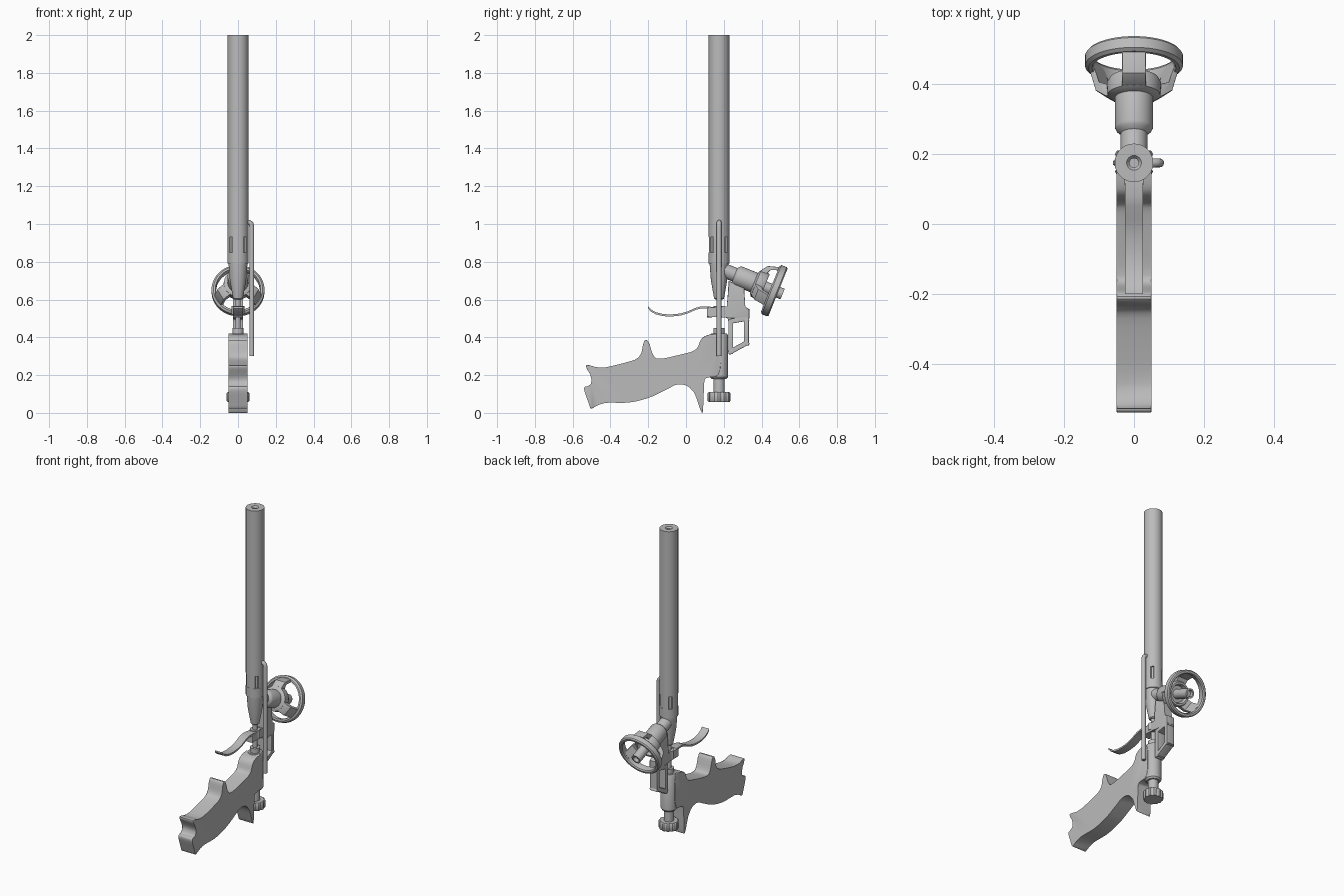
import bpy, bmesh, math
from mathutils import Matrix, Vector

if "Cube" in bpy.data.objects:
    bpy.data.objects.remove(bpy.data.objects["Cube"])

GREY = (0.5, 0.5, 0.5, 1)
metal = bpy.data.materials.new("neutral_grey")
metal.use_nodes = True
metal.diffuse_color = GREY
metal.node_tree.nodes["Principled BSDF"].inputs["Base Color"].default_value = GREY


def finish(name, bm, matrix):
    bmesh.ops.recalc_face_normals(bm, faces=bm.faces)
    mesh = bpy.data.meshes.new(name)
    bm.to_mesh(mesh)
    bm.free()
    mesh.transform(matrix)
    mesh.materials.append(metal)
    ob = bpy.data.objects.new(name, mesh)
    bpy.context.collection.objects.link(ob)
    bpy.ops.object.select_all(action='DESELECT')
    ob.select_set(True)
    bpy.context.view_layer.objects.active = ob
    bpy.ops.object.shade_smooth_by_angle(angle=math.radians(35))
    return ob


def lathe(name, profile, matrix, sides=40, shape=lambda a: 1, closed=False):
    """Turn (radius, height) points about local z; shape varies radius by angle."""
    bm = bmesh.new()
    rings = []
    for r, z in profile:
        ring = []
        for i in range(sides):
            a = math.tau * i / sides
            k = r * shape(a)
            ring.append(bm.verts.new((k * math.cos(a), k * math.sin(a), z)))
        rings.append(ring)
    pairs = list(zip(rings, rings[1:]))
    if closed:
        pairs.append((rings[-1], rings[0]))
    else:
        bm.faces.new(rings[0])
        bm.faces.new(rings[-1])
    for lo, hi in pairs:
        for i in range(sides):
            j = (i + 1) % sides
            bm.faces.new((lo[i], lo[j], hi[j], hi[i]))
    return finish(name, bm, matrix)


def prism(name, points, half, bevel=0.0, matrix=Matrix()):
    """Extrude a (y, z) outline across x, optionally rounding the rims."""
    bm = bmesh.new()
    left = [bm.verts.new((-half, y, z)) for y, z in points]
    right = [bm.verts.new((half, y, z)) for y, z in points]
    caps = [bm.faces.new(left), bm.faces.new(right)]
    n = len(points)
    for i in range(n):
        j = (i + 1) % n
        bm.faces.new((left[i], left[j], right[j], right[i]))
    if bevel:
        rims = {e for f in caps for e in f.edges}
        bmesh.ops.bevel(bm, geom=list(rims), offset=bevel, segments=3,
                        profile=0.5, affect='EDGES', clamp_overlap=True)
    return finish(name, bm, matrix)


def soften(points, t=0.22):
    """Cut the corners of a closed outline."""
    out = []
    for a, b in zip(points, points[1:] + points[:1]):
        a, b = Vector(a), Vector(b)
        out += [a.lerp(b, t), a.lerp(b, 1 - t)]
    return out


# Grip with thumb spurs and finger curve
grip = [(-.537, .14), (-.51, .14), (-.493, .18), (-.535, .25), (-.515, .255),
        (-.455, .232), (-.265, .28), (-.237, .305), (-.224, .385), (-.198, .385),
        (-.175, .3), (-.15, .28), (.02, .32), (.06, .335), (.075, .385),
        (.1, .41), (.185, .425), (.185, .19), (.1, .19), (.096, .16),
        (.09, -.002), (.08, .003), (.045, .11), (.01, .143), (-.04, .158),
        (-.1, .125), (-.19, .08), (-.3, .052), (-.43, .055), (-.47, .04),
        (-.505, .018), (-.515, .05), (-.54, .12)]
prism("grip", soften(soften(grip)), 0.05, 0.012)

# Tube, collet and needle, all on one vertical axis
AXIS = Matrix.Translation((0, 0.175, 0))
lathe("long_tube", [(.055, .93), (.055, 2), (.021, 2), (.013, 1.99), (.013, 1.9)], AXIS)


def slots(a):
    return 0.86 if abs(math.cos(2 * a)) < 0.28 else 1


lathe("slotted_collet", [(.0545, .85), (.0545, .93)], AXIS, 96, slots)
lathe("tapered_nozzle", [(.02, .6), (.026, .605), (.043, .7), (.05, .79),
                         (.055, .79), (.055, .85)], AXIS)
lathe("needle", [(.014, .44), (.014, .62)], AXIS, 24)
lathe("needle_nut", [(.034, .52), (.034, .565)], AXIS, 6)
lathe("top_collar", [(.03, .41), (.03, .45)], AXIS, 24)
lathe("lower_barrel", [(.04, .18), (.048, .19), (.048, .41), (.042, .42)], AXIS)
lathe("adjuster_stem", [(.03, .1), (.03, .19)], AXIS, 24)
lathe("adjuster_knob", [(.056, .058), (.06, .064), (.06, .104), (.056, .11)], AXIS, 72,
      lambda a: 1 if math.cos(12 * a) > -0.3 else 0.92)

# Bracket, open frame and trigger lever behind and below the nozzle
prism("bracket", [(.11, .505), (.2, .51), (.22, .5), (.335, .5), (.335, .55), (.31, .56),
                  (.31, .66), (.225, .7), (.22, .56), (.11, .56)], 0.027, 0.004)


def bar(name, a, b, thick, half):
    a, b = Vector(a), Vector(b)
    d = (b - a).normalized() * thick / 2
    n = Vector((-d.y, d.x))
    a, b = a - d, b + d
    prism(name, [a + n, b + n, b - n, a - n], half, 0.003)


frame = [(.237, .325), (.32, .37), (.32, .5), (.237, .485)]
for i, p in enumerate(frame):
    bar("frame_bar_%d" % (i + 1), p, frame[(i + 1) % 4], 0.026, 0.027)

top = [(-.2, .563), (-.185, .547), (-.16, .533), (-.12, .523), (-.08, .521), (-.03, .526),
       (.01, .538), (.05, .556), (.08, .564), (.13, .562)]
prism("trigger_lever", top + [(y, z - .011) for y, z in reversed(top)], 0.026)

# Side rod with hooked upper end
curve = bpy.data.curves.new("side_rod", 'CURVE')
curve.dimensions = '3D'
curve.bevel_depth = 0.013
curve.bevel_resolution = 4
curve.use_fill_caps = True
path = [(.073, .3), (.073, .985), (.07, 1.0), (.062, 1.008), (.04, 1.01)]
spline = curve.splines.new('POLY')
spline.points.add(len(path) - 1)
for p, (x, z) in zip(spline.points, path):
    p.co = (x, 0.175, z, 1)
curve.materials.append(metal)
bpy.context.collection.objects.link(bpy.data.objects.new("side_rod", curve))

# Valve and hand wheel on a sloping axis
VALVE = Matrix.Translation((0, .175, .765)) @ Matrix.Rotation(math.radians(-112), 4, 'X')
lathe("valve_body", [(.038, 0), (.038, .09), (.05, .1), (.055, .11), (.055, .205)], VALVE)
lathe("wheel_hub", [(.058, .2), (.075, .21), (.078, .245), (.07, .26), (.058, .26),
                    (.05, .235), (.03, .235), (.03, .363), (.02, .363), (.02, .34)], VALVE)
lathe("wheel_rim", [(.13, .292), (.14, .3), (.14, .33), (.134, .337), (.122, .337),
                    (.116, .33), (.116, .3), (.12, .292)], VALVE, 56, closed=True)
spoke = [(.05, .207), (.076, .211), (.108, .234), (.128, .3), (.125, .32),
         (.114, .32), (.098, .254), (.05, .24)]
for k in range(3):
    turn = Matrix.Rotation(math.pi + k * math.tau / 3, 4, 'Z')
    prism("wheel_spoke_%d" % (k + 1), spoke, 0.034, 0.003, VALVE @ turn)
